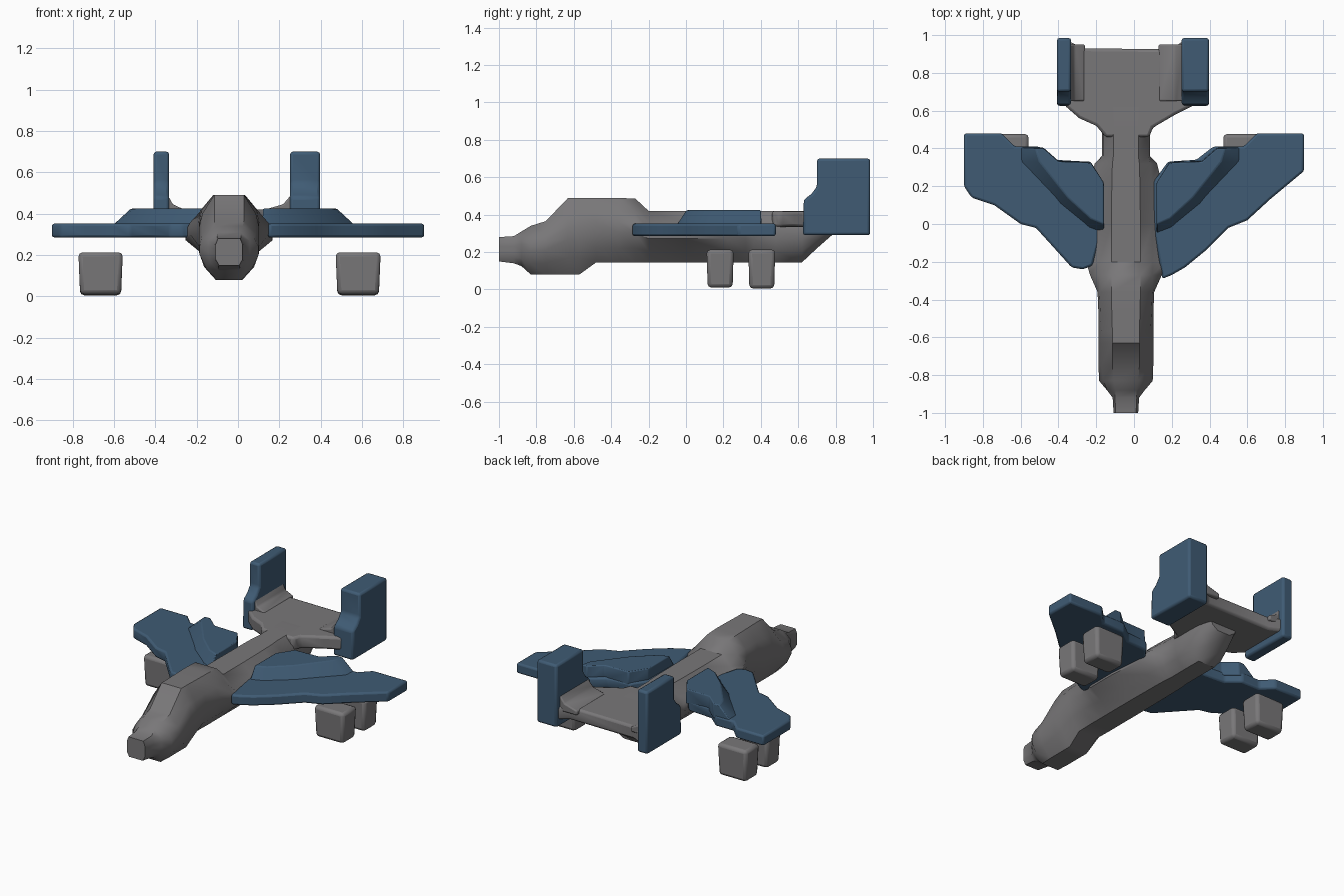
import bpy, bmesh
from mathutils import Vector

if "Cube" in bpy.data.objects:
    bpy.data.objects.remove(bpy.data.objects["Cube"])


def material(name, rgb):
    m = bpy.data.materials.new(name)
    m.use_nodes = True
    m.diffuse_color = (*rgb, 1)
    bsdf = m.node_tree.nodes["Principled BSDF"]
    bsdf.inputs["Base Color"].default_value = (*rgb, 1)
    bsdf.inputs["Roughness"].default_value = 0.8
    return m


GREY = material("hull grey", (0.19, 0.185, 0.19))
BLUE = material("wing blue", (0.05, 0.105, 0.175))


def loft(name, rings, mat, bevel=0.0):
    """Skin a list of equal-length point rings, close the ends and soften the edges."""
    bm = bmesh.new()
    loops = [[bm.verts.new(p) for p in ring] for ring in rings]
    n = len(loops[0])
    for a, b in zip(loops, loops[1:]):
        for i in range(n):
            j = (i + 1) % n
            bm.faces.new((a[i], a[j], b[j], b[i]))
    bm.faces.new(loops[0])
    bm.faces.new(loops[-1])
    bmesh.ops.recalc_face_normals(bm, faces=bm.faces)
    mesh = bpy.data.meshes.new(name)
    bm.to_mesh(mesh)
    bm.free()
    mesh.materials.append(mat)
    ob = bpy.data.objects.new(name, mesh)
    bpy.context.collection.objects.link(ob)
    if bevel:
        mod = ob.modifiers.new("soft edges", "BEVEL")
        mod.width, mod.segments, mod.limit_method = bevel, 2, "ANGLE"
    bpy.ops.object.select_all(action="DESELECT")
    ob.select_set(True)
    bpy.context.view_layer.objects.active = ob
    bpy.ops.object.shade_smooth_by_angle(angle=0.7)
    return ob


def slab(name, outline, z0, z1, mat, bevel=0.012):
    return loft(name, [[(x, y, z) for x, y in outline] for z in (z0, z1)], mat, bevel)


def box(name, x0, x1, y0, y1, z0, z1, mat, taper=0.0, bevel=0.02):
    c = Vector(((x0 + x1) / 2, (y0 + y1) / 2))
    base = [Vector(p) for p in ((x0, y0), (x1, y0), (x1, y1), (x0, y1))]
    low = [(*p.lerp(c, taper), z0) for p in base]
    return loft(name, [low, [(*p, z1) for p in base]], mat, bevel)


# Fuselage: faceted sections given as y, waist half width, shoulder half width, bottom, top
CX = -0.043
SECTIONS = [
    (-1.0, .065, .065, .15, .28), (-.92, .07, .07, .14, .285), (-.88, .10, .10, .125, .31),
    (-.83, .142, .12, .08, .34), (-.75, .145, .13, .08, .365), (-.63, .145, .13, .08, .49),
    (-.57, .145, .13, .08, .49), (-.48, .145, .135, .145, .49), (-.36, .15, .14, .145, .49),
    (-.27, .19, .14, .145, .485), (-.20, .21, .14, .145, .42), (.0, .21, .14, .145, .42),
    (.22, .19, .135, .145, .42), (.32, .165, .13, .145, .42), (.36, .127, .12, .145, .42),
    (.48, .127, .12, .145, .42), (.62, .13, .12, .145, .42), (.70, .12, .11, .22, .415),
    (.78, .10, .09, .29, .41),
]


def section(y, waist, shoulder, bottom, top):
    h = top - bottom
    half = [(shoulder * .55, 1), (shoulder, .78), (waist, .62),
            (waist, .46), (shoulder * .93, .22), (shoulder * .5, 0)]
    pts = half + [(-x, t) for x, t in reversed(half)]
    if y < -.9:  # squared-off nose
        pts = [(max(-waist, min(waist, x * 1.5)), t) for x, t in pts]
    return [(CX + x, y, bottom + h * t) for x, t in pts]


loft("fuselage", [section(*s) for s in SECTIONS], GREY)

# Swept wings
slab("right_wing", [(-.90, .48), (-.70, .48), (-.63, .41), (-.50, .41), (-.42, .34), (-.25, .33),
                    (-.16, .22), (-.16, .0), (-.22, -.22), (-.27, -.24), (-.33, -.23), (-.42, -.13),
                    (-.52, -.02), (-.60, .0), (-.74, .10), (-.86, .14), (-.90, .20)],
     .285, .352, BLUE)
slab("left_wing", [(.90, .48), (.65, .48), (.58, .41), (.42, .41), (.33, .34), (.18, .33),
                   (.10, .22), (.10, .0), (.15, -.29), (.20, -.27), (.27, -.23), (.38, -.14),
                   (.50, -.02), (.60, .02), (.72, .13), (.90, .28)],
     .285, .352, BLUE)


# Raised inner wing panels with a sloping swept front edge
def wing_panel(name, side, shift):
    base = [(.14, -.06), (.22, -.03), (.38, .10), (.60, .33), (.60, .405),
            (.46, .405), (.38, .335), (.21, .33), (.14, .22)]
    top = [(.14, .0), (.21, .03), (.33, .14), (.48, .33), (.50, .40),
           (.46, .40), (.38, .33), (.21, .325), (.14, .22)]
    rings = [[(side * x + shift, y, z) for x, y in pts]
             for pts, z in ((base, .33), (top, .424))]
    loft(name, rings, BLUE, .006)


wing_panel("right_wing_panel", -1, -.02)
wing_panel("left_wing_panel", 1, -.02)

# Tailplane
slab("tailplane", [(-.15, .46), (-.20, .52), (-.29, .56), (-.37, .63), (-.37, .96), (-.33, .96),
                   (-.27, .93), (.20, .925), (.26, .97), (.32, .97), (.32, .63), (.22, .58),
                   (.10, .51), (.08, .46)], .335, .42, GREY, .015)


# Tail fins with a stepped leading edge, and the fillets at their roots
def fin(name, x0, x1):
    side = [(.625, .29), (.985, .29), (.985, .70), (.70, .70), (.70, .55), (.67, .51), (.63, .48)]
    loft(name, [[(x, y, z) for y, z in side] for x in (x0, x1)], BLUE, .014)


def fillet(name, x_fin, x_in):
    mid = x_fin * .65 + x_in * .35
    prof = [(x_fin, .39), (x_in, .39), (x_in, .42), (mid, .445), (x_fin, .50)]
    loft(name, [[(x, y, z) for x, z in prof] for y in (.65, .95)], GREY, .008)


fin("right_fin", -.408, -.333)
fin("left_fin", .252, .397)
fillet("right_fin_fillet", -.345, -.26)
fillet("left_fin_fillet", .265, .13)

# Pods hanging beneath the wings, one behind the other
for label, x0, x1 in (("right", -.772, -.557), ("left", .472, .69)):
    box(label + "_front_pod", x0, x1, .11, .255, .01, .213, GREY, .08)
    box(label + "_rear_pod", x0, x1, .333, .477, .005, .213, GREY, .08)
